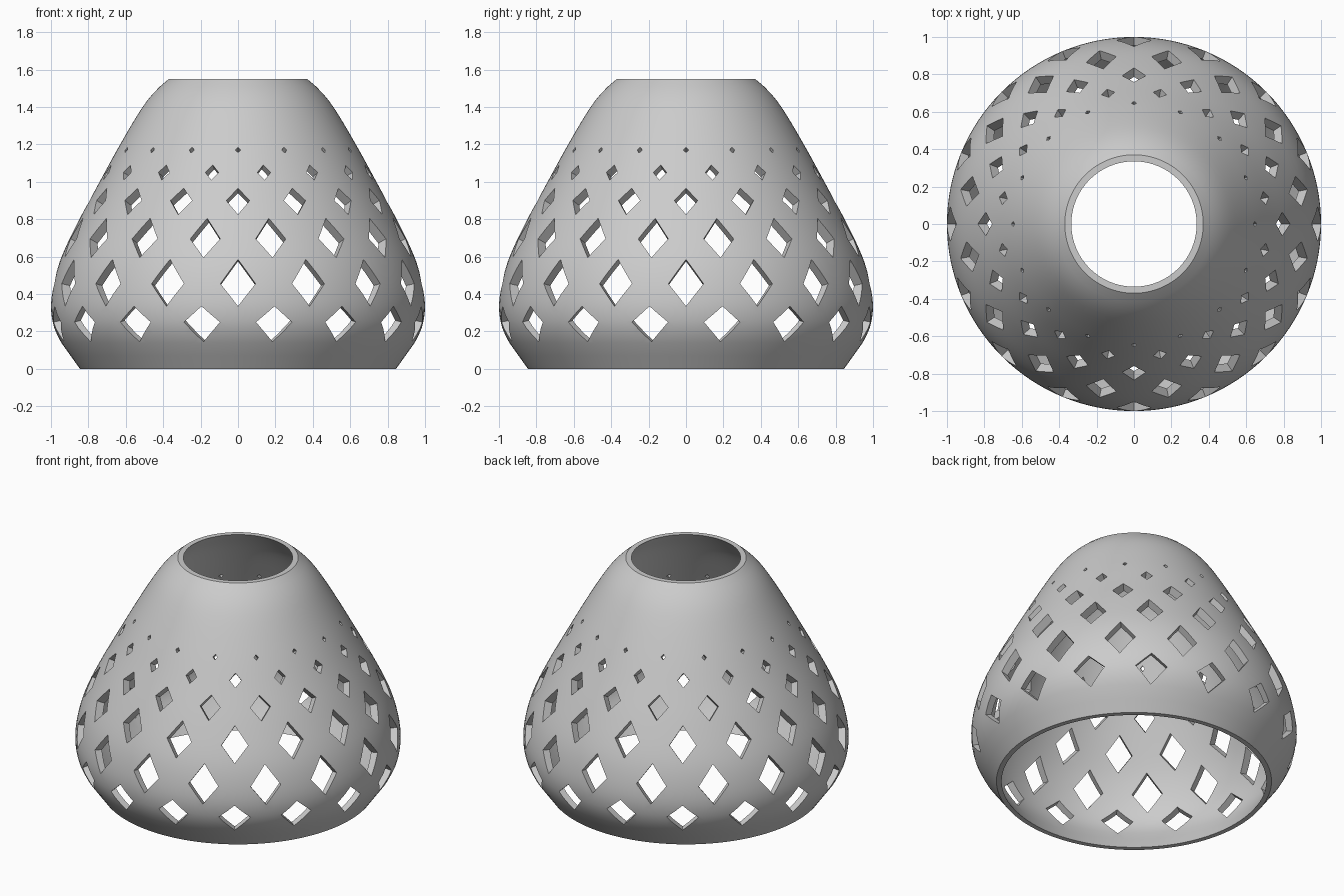
import bpy, bmesh, math
from mathutils import Vector

cube = bpy.data.objects.get("Cube")
if cube:
    bpy.data.objects.remove(cube, do_unlink=True)

SEGMENTS = 128
HOLES = 16
CREASE = 0.14
TOP = 1.55

# Outer silhouette: (height, radius)
OUTLINE = [(0.14, 0.945), (0.22, 0.983), (0.33, 1.0), (0.46, 0.985), (0.6, 0.943),
           (0.8, 0.848), (1.0, 0.74), (1.2, 0.63), (1.4, 0.51), (1.49, 0.438), (TOP, 0.37)]

# Rows of openings: (bottom, widest, top, half width, shifted by half a step)
ROWS = [(0.145, 0.25, 0.335, 0.098, True),
        (0.335, 0.455, 0.585, 0.094, False),
        (0.595, 0.695, 0.805, 0.082, True),
        (0.825, 0.9, 0.965, 0.063, False),
        (1.01, 1.05, 1.09, 0.036, True),
        (1.155, 1.17, 1.185, 0.014, False)]


def slope(i):
    a, b = OUTLINE[max(i - 1, 0)], OUTLINE[min(i + 1, len(OUTLINE) - 1)]
    return (b[1] - a[1]) / (b[0] - a[0])


def radius(z):
    """Smooth radius of the outer surface; a straight cone below the crease."""
    if z <= CREASE:
        return 0.845 + 0.1 * z / CREASE
    i = max(k for k in range(len(OUTLINE) - 1) if OUTLINE[k][0] <= z)
    (z0, r0), (z1, r1) = OUTLINE[i], OUTLINE[i + 1]
    h = z1 - z0
    t = (z - z0) / h
    s = t * t * (3 - 2 * t)
    return (r0 * (1 - s) + r1 * s + h * slope(i) * t * (1 - t) ** 2
            - h * slope(i + 1) * t * t * (1 - t))


def normal(z):
    """Outward normal as (radial, vertical)."""
    a, b = max(z - 0.01, 0), min(z + 0.01, TOP)
    return Vector((b - a, radius(a) - radius(b))).normalized()


def around(r, z, angle):
    return Vector((r * math.sin(angle), -r * math.cos(angle), z))


def make_object(name, bm):
    bmesh.ops.recalc_face_normals(bm, faces=bm.faces)
    mesh = bpy.data.meshes.new(name)
    bm.to_mesh(mesh)
    bm.free()
    obj = bpy.data.objects.new(name, mesh)
    bpy.context.collection.objects.link(obj)
    return obj


# Closed wall profile: outer curve up, inner curve down
heights = [0, 0.07] + [CREASE + (TOP - CREASE) * i / 36 for i in range(37)]
outer = [(radius(z), z) for z in heights]
inner = []
for z in heights[1:-1]:
    n = normal(z) * (0.03 + 0.025 * math.sin(math.pi * z / TOP))
    inner.append((radius(z) - n.x, z - n.y))
inner = [(0.813, 0)] + [p for p in inner if p[1] > 0.02] + [(0.335, TOP)]
profile = outer + inner[::-1]

# Shade body, revolved around the vertical axis
bm = bmesh.new()
rings = [[bm.verts.new(around(r, z, 2 * math.pi * s / SEGMENTS)) for r, z in profile]
         for s in range(SEGMENTS)]
for s in range(SEGMENTS):
    a, b = rings[s], rings[(s + 1) % SEGMENTS]
    for k in range(len(profile)):
        m = (k + 1) % len(profile)
        bm.faces.new((a[k], b[k], b[m], a[m]))
shade = make_object("lamp_shade", bm)

# Diamond prisms that pierce the wall along its normal
bm = bmesh.new()
for low, mid, high, half, shifted in ROWS:
    for i in range(HOLES):
        angle = 2 * math.pi * (i + 0.5 * shifted) / HOLES
        spread = half / radius(mid)
        corners = [around(radius(z), z, angle + d)
                   for z, d in ((low, 0), (mid, spread), (high, 0), (mid, -spread))]
        n = normal(mid)
        push = around(n.x, n.y, angle) * 0.12
        front = [bm.verts.new(c + push) for c in corners]
        back = [bm.verts.new(c - push) for c in corners]
        bm.faces.new(front)
        bm.faces.new(back[::-1])
        for k in range(4):
            m = (k + 1) % 4
            bm.faces.new((front[k], back[k], back[m], front[m]))
cutter = make_object("diamond_cutter", bm)
cutter.hide_render = True

# Cut the lattice, then apply and remove the cutter
cut = shade.modifiers.new("lattice", 'BOOLEAN')
cut.operation = 'DIFFERENCE'
cut.solver = 'EXACT'
cut.object = cutter
bpy.ops.object.select_all(action='DESELECT')
bpy.context.view_layer.objects.active = shade
shade.select_set(True)
bpy.ops.object.modifier_apply(modifier=cut.name)
bpy.data.objects.remove(cutter, do_unlink=True)

# Single grey finish
grey = bpy.data.materials.new("light_grey")
grey.use_nodes = True
colour = (0.6, 0.6, 0.6, 1)
grey.diffuse_color = colour
grey.node_tree.nodes["Principled BSDF"].inputs["Base Color"].default_value = colour
shade.data.materials.clear()
shade.data.materials.append(grey)
bpy.ops.object.shade_smooth_by_angle(angle=math.radians(30))
